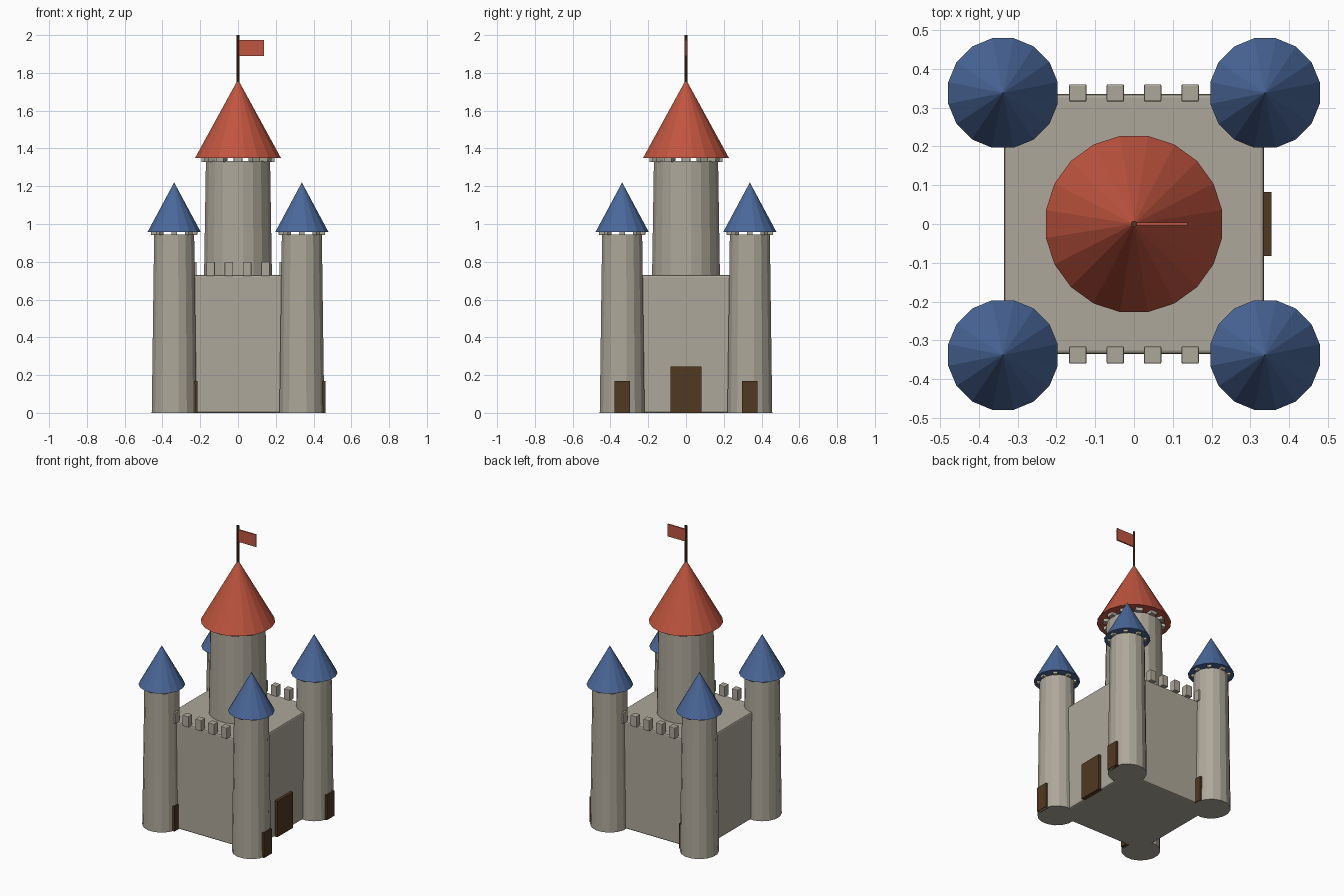
import bpy
from math import pi, cos, sin

if "Cube" in bpy.data.objects:
    bpy.data.objects.remove(bpy.data.objects["Cube"], do_unlink=True)


def material(name, r, g, b):
    m = bpy.data.materials.new(name)
    m.use_nodes = True
    m.diffuse_color = (r, g, b, 1)
    m.node_tree.nodes["Principled BSDF"].inputs["Base Color"].default_value = (r, g, b, 1)
    return m


stone = material("stone", 0.42, 0.39, 0.32)
red = material("red_roof", 0.53, 0.09, 0.05)
blue = material("blue_roof", 0.07, 0.14, 0.33)
wood = material("dark_wood", 0.08, 0.04, 0.015)


def finish(name, mat, bevel=0):
    ob = bpy.context.object
    ob.name = name
    ob.data.materials.append(mat)
    if bevel:
        mod = ob.modifiers.new("bevel", "BEVEL")
        mod.width = bevel
        mod.segments = 2
    return ob


def box(name, mat, center, size, bevel=0, turn=0):
    bpy.ops.mesh.primitive_cube_add(size=1, location=center)
    ob = bpy.context.object
    ob.scale = size
    bpy.ops.object.transform_apply(location=False, rotation=False, scale=True)
    ob.rotation_euler.z = turn
    return finish(name, mat, bevel)


def cone(name, mat, x, y, z0, z1, r0, r1, sides):
    bpy.ops.mesh.primitive_cone_add(vertices=sides, radius1=r0, radius2=r1, depth=z1 - z0,
                                    location=(x, y, (z0 + z1) / 2), rotation=(0, 0, pi / sides))
    return finish(name, mat)


def tower(name, x, y, z0, z1, r0, r1, sides, merlons, block, roof, roof_r, roof_top, gap):
    """Tapered shaft, ring of merlons and an overhanging pointed roof."""
    cone(name + "_shaft", stone, x, y, z0, z1, r0, r1, sides)
    for i in range(merlons):
        a = 2 * pi * i / merlons + pi / 2
        box(name + "_merlon", stone, (x + r1 * cos(a), y + r1 * sin(a), z1 + block * 0.4),
            (block, block, block), 0.003, a)
    cone(name + "_roof", roof, x, y, z1 + gap, roof_top, roof_r, 0, sides)


# Keep with battlements along front and back
box("keep", stone, (0, 0, 0.365), (0.672, 0.672, 0.73), 0.01)
for y in (-0.338, 0.338):
    for i in range(6):
        box("keep_merlon", stone, ((i - 2.5) * 0.0965, y, 0.762), (0.045, 0.045, 0.075), 0.004)

# Main door
box("main_door", wood, (0.34, 0, 0.1225), (0.03, 0.166, 0.245))

# Corner towers, each with a door on its left side
for x in (-0.338, 0.338):
    for y in (-0.338, 0.338):
        tower("corner_tower", x, y, 0, 0.945, 0.121, 0.108, 16, 8, 0.03, blue, 0.144, 1.22, 0.012)
        box("tower_door", wood, (x + 0.112, y, 0.085), (0.025, 0.083, 0.17))

# Central tower
tower("central_tower", 0, 0, 0.6, 1.333, 0.184, 0.172, 20, 12, 0.045, red, 0.23, 1.765, 0.017)

# Flag
cone("flag_pole", wood, 0, 0, 1.72, 2.0, 0.008, 0.008, 8)
box("flag", red, (0.0715, 0, 1.932), (0.133, 0.009, 0.083))
